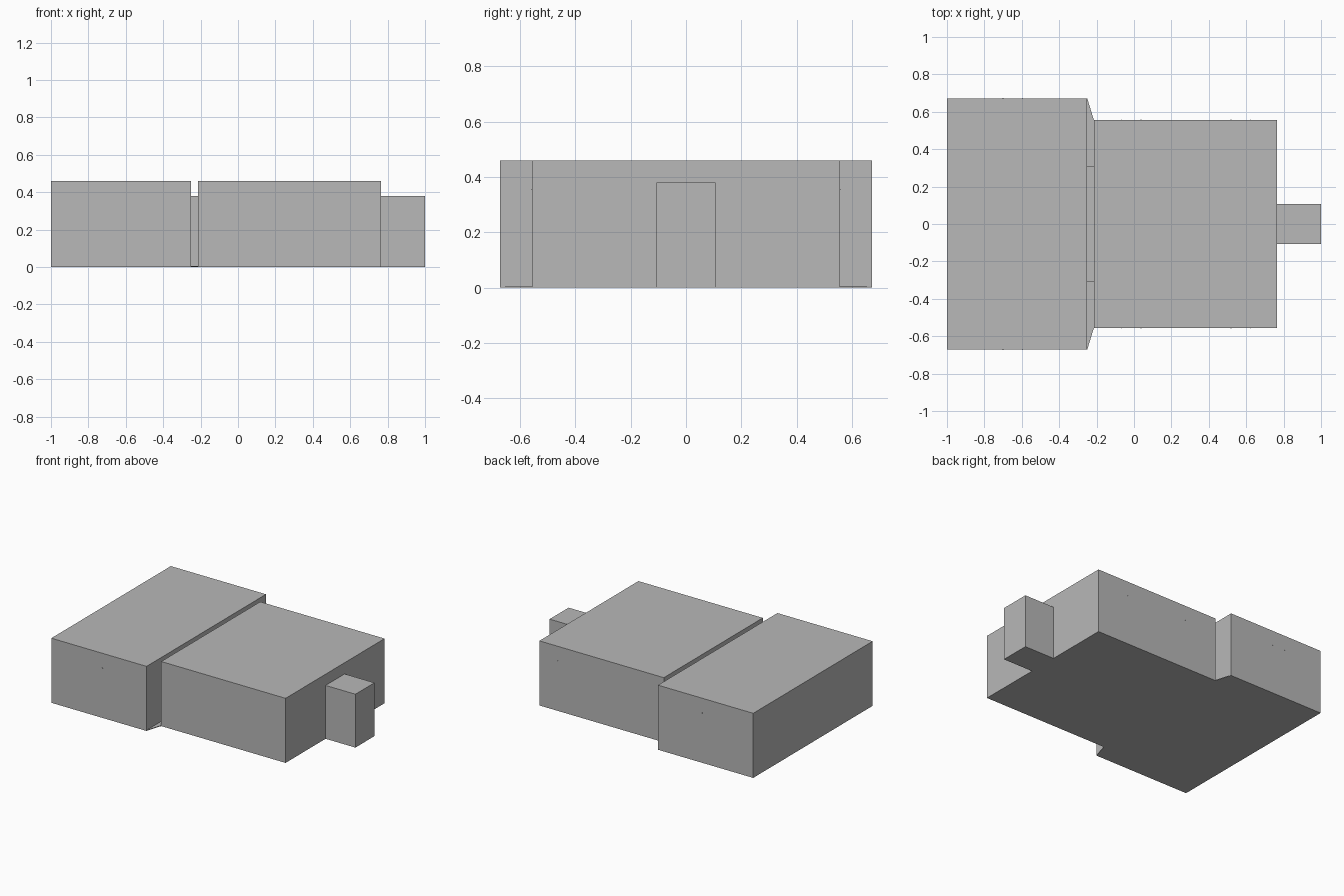
import bpy
import bmesh

if "Cube" in bpy.data.objects:
    bpy.data.objects.remove(bpy.data.objects["Cube"])

FLOOR = 0.005      # floor slab thickness
ROOF = 0.46        # main roof height
LOW = 0.38         # corridor and porch height

grey = bpy.data.materials.new("plain_grey")
grey.diffuse_color = (0.48, 0.48, 0.48, 1)
grey.use_nodes = True
grey.node_tree.nodes["Principled BSDF"].inputs["Base Color"].default_value = grey.diffuse_color


def prism(name, outline, z0, z1):
    """Extrude a flat outline between two heights."""
    bm = bmesh.new()
    face = bm.faces.new([bm.verts.new((x, y, z0)) for x, y in outline])
    out = bmesh.ops.extrude_face_region(bm, geom=[face])
    top = [g for g in out["geom"] if isinstance(g, bmesh.types.BMVert)]
    bmesh.ops.translate(bm, verts=top, vec=(0, 0, z1 - z0))
    bmesh.ops.recalc_face_normals(bm, faces=bm.faces)
    mesh = bpy.data.meshes.new(name)
    bm.to_mesh(mesh)
    bm.free()
    mesh.materials.append(grey)
    obj = bpy.data.objects.new(name, mesh)
    bpy.context.collection.objects.link(obj)
    return obj


def box(name, x0, x1, y0, y1, z0, z1):
    return prism(name, [(x0, y0), (x1, y0), (x1, y1), (x0, y1)], z0, z1)


# Floor slab: tapers between the wide and narrow halls, runs under the porch
half = [(-1, -0.672), (-0.25, -0.672), (-0.215, -0.557), (0.765, -0.557),
        (0.765, -0.107), (1, -0.107)]
prism("floor_slab", half + [(x, -y) for x, y in reversed(half)], 0, FLOOR)

# Halls, joining corridor and end porch
box("wide_hall", -1, -0.25, -0.672, 0.672, FLOOR, ROOF)
box("long_hall", -0.215, 0.765, -0.557, 0.557, FLOOR, ROOF)
box("corridor", -0.25, -0.215, -0.307, 0.307, FLOOR, LOW)
box("end_porch", 0.765, 1, -0.107, 0.107, FLOOR, LOW)

# Tiny wall studs in pairs along both long sides
S = 0.002
for x in (-0.70, -0.597, -0.068, 0.037, 0.518, 0.621):
    wall = 0.672 if x < -0.25 else 0.557
    for side in (-1, 1):
        y = side * wall
        box("wall_stud", x - S, x + S, y - S / 2, y + S / 2, 0.355 - S, 0.355 + S)
